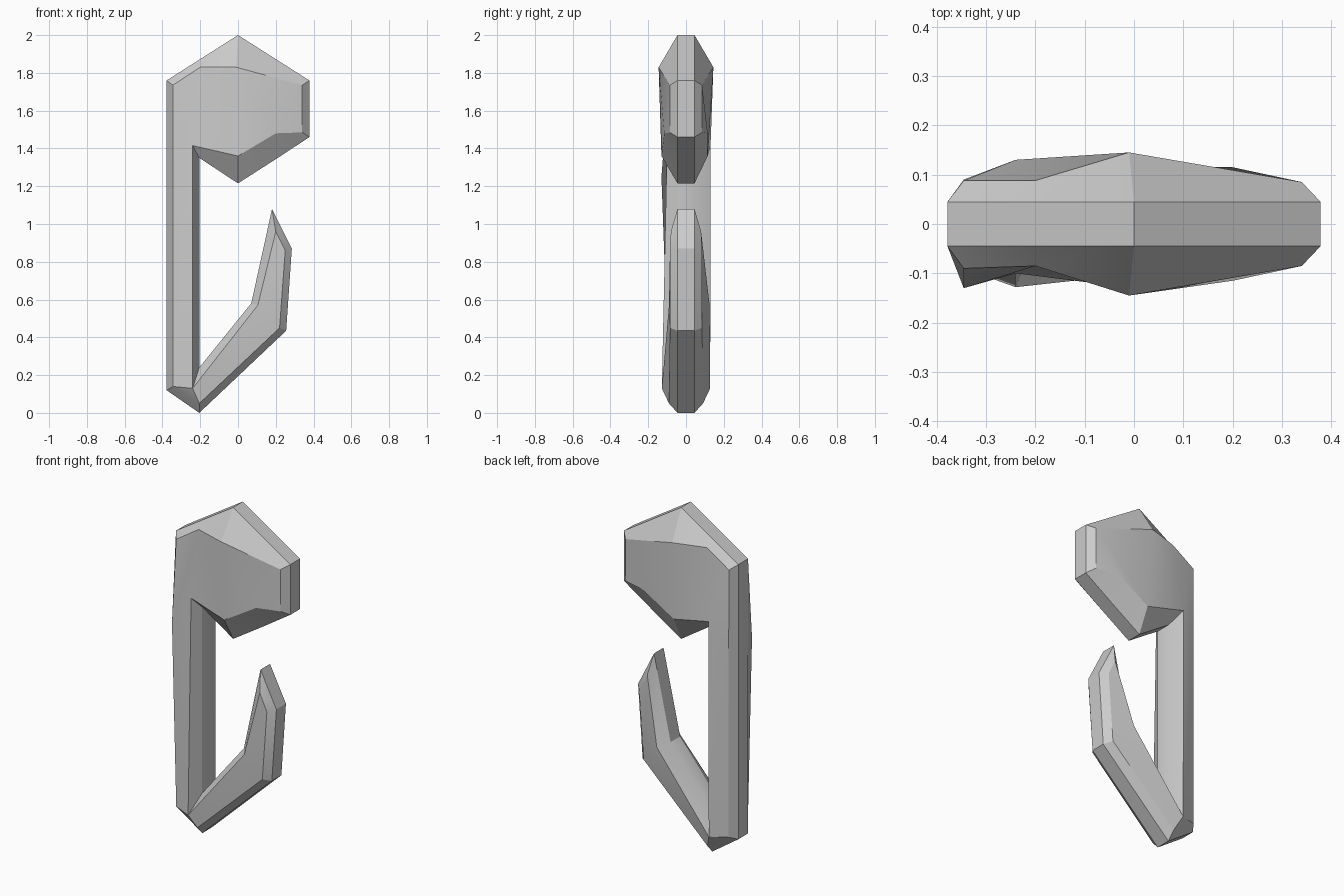
import bpy, bmesh, math

RIM = 0.045  # half thickness of the flat outer rim

# Outline: rim x, rim z, face x, face z, front depth, back depth
outline = [
    (-0.205, 0.00, -0.205, 0.05, 0.09, 0.09),      # 0 foot
    (-0.378, 0.12, -0.345, 0.14, 0.09, 0.09),
    (-0.378, 1.25, -0.345, 1.25, 0.13, 0.09),      # 2 shaft swelling
    (-0.378, 1.76, -0.345, 1.735, 0.09, 0.088),
    (-0.205, 1.87, -0.20, 1.83, 0.085, 0.088),
    (0.00, 2.00, -0.01, 1.83, 0.145, 0.145),       # 5 crown of head
    (0.378, 1.76, 0.34, 1.735, 0.085, 0.085),
    (0.378, 1.46, 0.34, 1.485, 0.085, 0.085),
    (0.20, 1.343, 0.20, 1.48, 0.115, 0.115),
    (0.00, 1.215, 0.00, 1.36, 0.13, 0.115),        # 9 underside of head
    (-0.205, 1.35, -0.24, 1.415, 0.10, 0.13),
    (-0.205, 0.24, -0.24, 0.13, 0.128, 0.128),     # 11 inside corner
    (0.07, 0.58, 0.105, 0.57, 0.09, 0.125),
    (0.18, 1.08, 0.20, 0.96, 0.08, 0.08),          # 13 hook tip
    (0.285, 0.87, 0.25, 0.86, 0.085, 0.085),
    (0.255, 0.435, 0.22, 0.45, 0.085, 0.085),
]
# Patches covering the front and back faces
patches = [(0, 1, 11), (1, 2, 10, 11), (2, 3, 4, 10), (4, 5, 9, 10),
           (5, 6, 8, 9), (6, 7, 8), (0, 11, 12, 15), (12, 13, 14, 15)]

bm = bmesh.new()
face_f = [bm.verts.new((p[2], -p[4], p[3])) for p in outline]
rim_f = [bm.verts.new((p[0], -RIM, p[1])) for p in outline]
rim_b = [bm.verts.new((p[0], RIM, p[1])) for p in outline]
face_b = [bm.verts.new((p[2], p[5], p[3])) for p in outline]

# Bevelled sides and flat rim
loops = [face_f, rim_f, rim_b, face_b]
n = len(outline)
for a, b in zip(loops, loops[1:]):
    for i in range(n):
        j = (i + 1) % n
        bm.faces.new((a[i], a[j], b[j], b[i]))

# Front and back faces
for patch in patches:
    bm.faces.new([face_f[i] for i in patch])
    bm.faces.new([face_b[i] for i in reversed(patch)])
bmesh.ops.recalc_face_normals(bm, faces=bm.faces)

mesh = bpy.data.meshes.new("hook_body")
bm.to_mesh(mesh)
bm.free()
obj = bpy.data.objects.new("hook_body", mesh)
bpy.context.collection.objects.link(obj)

# Soft broad faces, crisp bevel edges
bpy.context.view_layer.objects.active = obj
obj.select_set(True)
bpy.ops.object.shade_smooth_by_angle(angle=math.radians(25))
